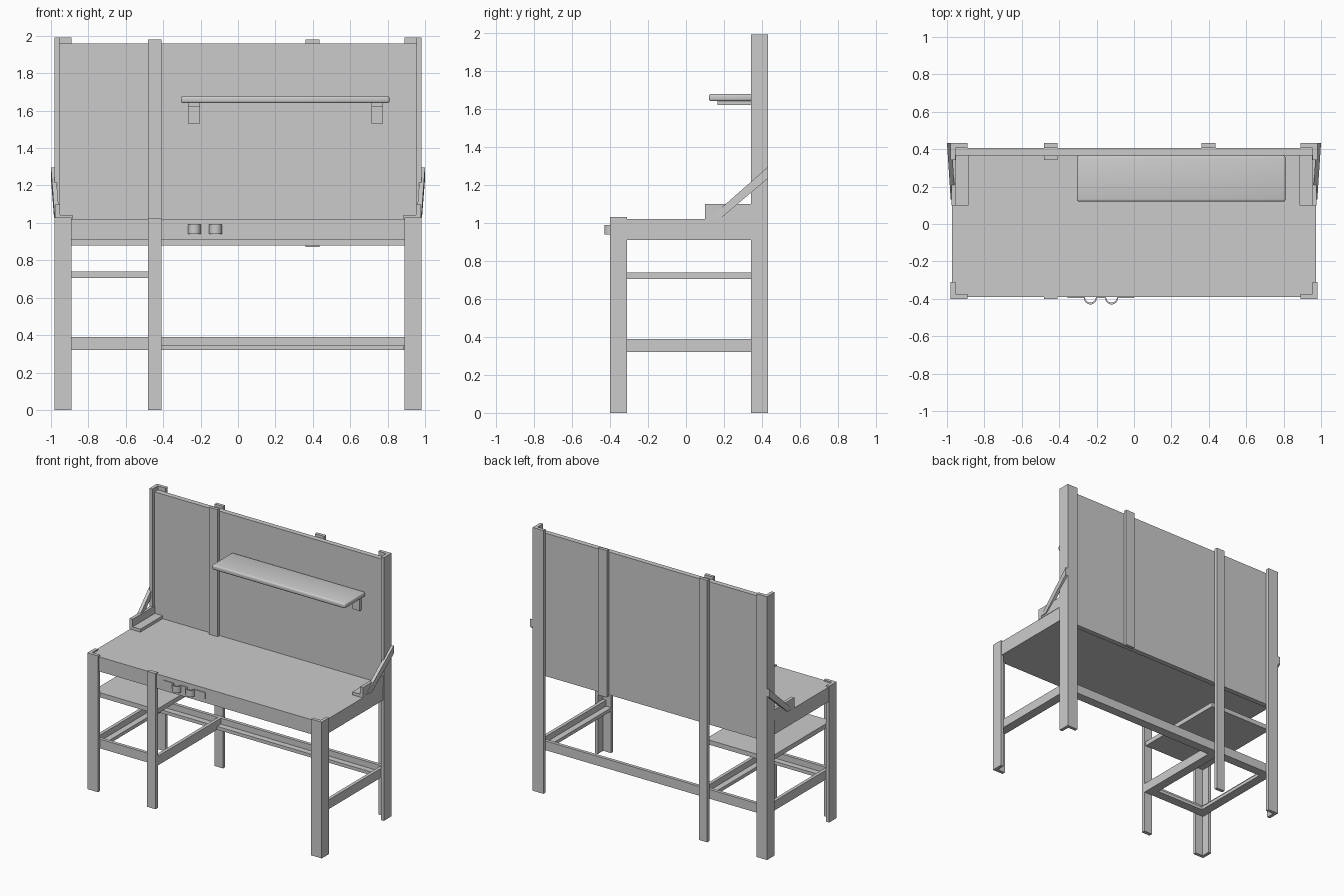
import bpy
import bmesh
import math

cube = bpy.data.objects.get("Cube")
if cube:
    bpy.data.objects.remove(cube, do_unlink=True)

grey = bpy.data.materials.new("plain grey")
grey.use_nodes = True
grey.diffuse_color = (0.6, 0.6, 0.6, 1)
grey.node_tree.nodes["Principled BSDF"].inputs["Base Color"].default_value = grey.diffuse_color

T = 0.025   # thickness of the angle bars
W = 0.09    # width of the leg flanges


def finish(name, bm):
    bmesh.ops.recalc_face_normals(bm, faces=bm.faces)
    mesh = bpy.data.meshes.new(name)
    bm.to_mesh(mesh)
    bm.free()
    mesh.materials.append(grey)
    obj = bpy.data.objects.new(name, mesh)
    bpy.context.collection.objects.link(obj)
    return obj


def box(name, x, y, z, bevel=0):
    """Box from (low, high) ranges on each axis."""
    bm = bmesh.new()
    bmesh.ops.create_cube(bm, size=1)
    for v in bm.verts:
        v.co = [sum(r) / 2 + c * abs(r[1] - r[0]) for r, c in zip((x, y, z), v.co)]
    if bevel:
        bmesh.ops.bevel(bm, geom=bm.edges[:], offset=bevel, segments=3,
                        profile=0.5, affect='EDGES')
    return finish(name, bm)


def prism(name, bottom, top):
    """Solid between two matching outlines of 3D points."""
    bm = bmesh.new()
    a = [bm.verts.new(p) for p in bottom]
    b = [bm.verts.new(p) for p in top]
    bm.faces.new(a)
    bm.faces.new(b)
    n = len(a)
    for i in range(n):
        bm.faces.new((a[i], a[(i + 1) % n], b[(i + 1) % n], b[i]))
    return finish(name, bm)


def angle_outline(w, h):
    """L section with its outer corner at the origin."""
    return [(0, 0), (w, 0), (w, T), (T, T), (T, h), (0, h)]


def angle_leg(name, x, y, sx, sy, height):
    pts = [(x + sx * u, y + sy * v) for u, v in angle_outline(W, W)]
    prism(name, [(u, v, 0) for u, v in pts], [(u, v, height) for u, v in pts])


def rail_along_x(name, x0, x1, y, sy, z, w=0.07, h=0.07):
    pts = [(y + sy * u, z + v) for u, v in angle_outline(w, h)]
    prism(name, [(x0, *p) for p in pts], [(x1, *p) for p in pts])


def rail_along_y(name, y0, y1, x, sx, z, w=0.07, h=0.07):
    pts = [(x + sx * u, z + v) for u, v in angle_outline(w, h)]
    prism(name, [(u, y0, v) for u, v in pts], [(u, y1, v) for u, v in pts])


# Parts that repeat on both sides
for side, s in (("left", 1), ("right", -1)):
    angle_leg("front_leg_" + side, s * 0.98, -0.4, -s, 1, 1.03)
    angle_leg("back_post_" + side, s * 0.98, 0.432, -s, -1, 1.99)
    rail_along_y("side_rail_" + side, -0.372, 0.405, s * 0.955, -s, 0.32)
    rail_along_y("corner_bracket_" + side, 0.1, 0.365, s * 0.976, -s, 1.018, W, 0.082)
    # Diagonal brace leaning outward toward the post
    profile = [(0.13, 1.03), (0.19, 1.03), (0.432, 1.235), (0.432, 1.295)]
    lean = [(0.98 + (y - 0.13) * 0.066, y, z) for y, z in profile]
    prism("brace_" + side, [(s * x, y, z) for x, y, z in lean],
          [(s * (x - T), y, z) for x, y, z in lean])

# Worktop and back panel
box("worktop", (-0.973, 0.973), (-0.39, 0.366), (0.91, 1.02))
box("back_panel", (-0.954, 0.954), (0.367, 0.406), (0.88, 1.96))

# Intermediate uprights
MID = (-0.48, -0.41)
box("middle_front_leg", MID, (-0.4, -0.372), (0, 1.025))
box("middle_back_leg", MID, (0.407, 0.432), (0, 1.98))
box("panel_front_strip", MID, (0.342, 0.366), (1.02, 1.98))
box("panel_back_strip", (0.36, 0.435), (0.407, 0.432), (0.87, 1.98))

# Lower frame and shelf
rail_along_x("back_rail", -0.954, 0.954, 0.406, -1, 0.32)
rail_along_x("front_rail", -0.954, -0.41, -0.372, 1, 0.32)
rail_along_y("middle_rail", -0.37, 0.405, -0.41, -1, 0.32)
box("lower_shelf", (-0.954, -0.42), (-0.371, 0.366), (0.705, 0.74))

# Upper shelf on two angle brackets
box("upper_shelf", (-0.305, 0.81), (0.12, 0.366), (1.64, 1.678), 0.012)
for name, x in (("right", -0.235), ("left", 0.745)):
    span = (x - 0.031, x + 0.031)
    box("shelf_bracket_arm_" + name, span, (0.165, 0.366), (1.62, 1.641))
    box("shelf_bracket_back_" + name, span, (0.345, 0.367), (1.53, 1.625))

# Tool holder: a thin strip with two half-round loops
outer, inner = [], []
R, WALL, FACE = 0.034, 0.005, -0.391


def loop(cx, radius, y):
    return [(cx - radius * math.cos(a), y - radius * math.sin(a))
            for a in (math.pi * i / 12 for i in range(13))]


outer.append((-0.355, FACE - WALL))
inner.append((-0.355, FACE))
for cx in (-0.233, -0.12):
    outer += loop(cx, R, FACE - WALL)
    inner += loop(cx, R - WALL, FACE)
outer.append((0, FACE - WALL))
inner.append((0, FACE))
ring = outer + inner[::-1]
holder = prism("tool_holder", [(x, y, 0.94) for x, y in ring],
               [(x, y, 0.99) for x, y in ring])

# Smooth the rounded parts, keeping the hard edges
for obj in bpy.context.scene.objects:
    obj.select_set(obj.name in ("tool_holder", "upper_shelf"))
bpy.context.view_layer.objects.active = holder
bpy.ops.object.shade_smooth_by_angle(angle=math.radians(35))
